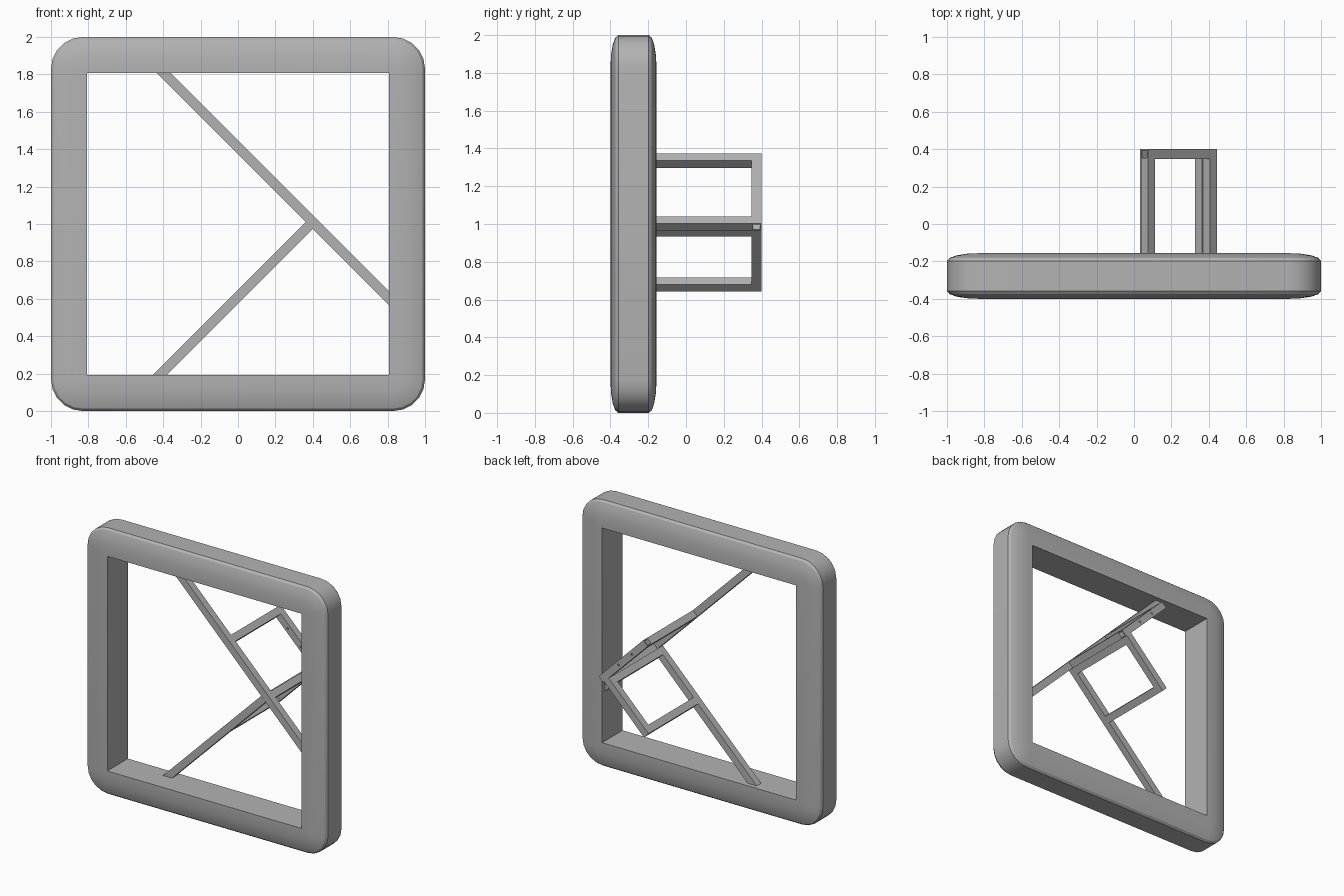
import bpy, bmesh, math
from mathutils import Matrix, Vector

cube = bpy.data.objects.get("Cube")
if cube:
    bpy.data.objects.remove(cube, do_unlink=True)

grey = bpy.data.materials.new("plain grey")
grey.use_nodes = True
colour = (0.45, 0.45, 0.45, 1)
grey.diffuse_color = colour
grey.node_tree.nodes["Principled BSDF"].inputs["Base Color"].default_value = colour

T = 0.053                  # beam thickness
BACK, REAR = -0.19, 0.40   # back of the braces, rear of the brackets


def finish(name, bm):
    bmesh.ops.recalc_face_normals(bm, faces=bm.faces)
    mesh = bpy.data.meshes.new(name)
    bm.to_mesh(mesh)
    bm.free()
    mesh.materials.append(grey)
    obj = bpy.data.objects.new(name, mesh)
    bpy.context.collection.objects.link(obj)
    return obj


def box(name, start, end, y0, y1, tilt, width=T):
    """Beam between two (x, z) points, spanning y0 to y1."""
    a, b = Vector((start[0], 0, start[1])), Vector((end[0], 0, end[1]))
    mid = (a + b) / 2
    mid.y = (y0 + y1) / 2
    bm = bmesh.new()
    bmesh.ops.create_cube(bm, size=1)
    size = Matrix.Diagonal(((b - a).length, y1 - y0, width, 1))
    bm.transform(Matrix.Translation(mid) @ Matrix.Rotation(tilt, 4, 'Y') @ size)
    return finish(name, bm)


# Rounded picture-style frame: a square section swept through rounded rings
def ring(bm, half, radius, y, steps=5):
    verts = []
    for corner in range(4):
        for i in range(steps + 1):
            a = math.radians(90 * (corner + i / steps))
            sx = 1 if corner in (0, 3) else -1
            sz = 1 if corner < 2 else -1
            c = half - radius
            verts.append(bm.verts.new((sx * c + radius * math.cos(a), y,
                                       1 + sz * c + radius * math.sin(a))))
    return verts


bm = bmesh.new()
R, DEPTH, SEG, OPEN, MID = 0.17, 0.042, 4, 0.807, -0.278
section = []
for i in range(SEG + 1):
    a = math.pi / 2 * i / SEG
    section.append((R * (1 - math.cos(a)), 0.08 + DEPTH * math.sin(a)))
section.append((1 - OPEN, 0.08 + DEPTH))
loop = [(d, MID + y) for d, y in section] + [(d, MID - y) for d, y in reversed(section)]
rings = [ring(bm, 1 - d, max(R - d, 0), y) for d, y in loop]
for r0, r1 in zip(rings, rings[1:] + rings[:1]):
    n = len(r0)
    for i in range(n):
        j = (i + 1) % n
        bm.faces.new((r0[i], r0[j], r1[j], r1[i]))
bmesh.ops.remove_doubles(bm, verts=bm.verts, dist=0.0001)
frame = finish("rounded_frame", bm)
bpy.context.view_layer.objects.active = frame
frame.select_set(True)
bpy.ops.object.shade_smooth_by_angle(angle=math.radians(30))
frame.select_set(False)

# Diagonal braces across the opening
DOWN, UP = math.radians(45), math.radians(-45)
box("long_brace", (-0.45, 1.86), (0.85, 0.56), BACK - T, BACK, DOWN)
box("short_brace", (-0.46, 0.15), (0.381, 0.991), BACK - T, BACK, UP)


# U-shaped brackets standing out behind the braces
def bracket(name, p, q, tilt):
    half = T / 2 * math.sqrt(0.5)
    sz = math.copysign(half, q[1] - p[1])
    for label, (x, z) in (("inner", p), ("outer", q)):
        box(f"{name}_{label}_arm", (x - half, z - sz), (x + half, z + sz),
            BACK, REAR - T, tilt)
    return box(f"{name}_crossbar", (p[0] - half, p[1] - sz),
               (q[0] + half, q[1] + sz), REAR - T, REAR, tilt)


upper = bracket("upper_bracket", (0.075, 1.335), (0.4075, 1.0025), DOWN)
bracket("lower_bracket", (0.07, 0.68), (0.3625, 0.9725), UP)

# Hollow core and two pin holes in the upper crossbar
cutters = [box("core_cutter", (0.0, 1.41), (0.5, 0.91), 0.354, 0.392, DOWN, 0.038)]
for x in (0.17, 0.28):
    bm = bmesh.new()
    bmesh.ops.create_cone(bm, cap_ends=True, segments=8, radius1=0.008,
                          radius2=0.008, depth=0.2)
    bm.transform(Matrix.Translation((x, 0.373, 1.41 - x))
                 @ Matrix.Rotation(math.pi / 2, 4, 'X'))
    cutters.append(finish("pin_hole_cutter", bm))
for cutter in cutters:
    cutter.hide_render = True
    cutter.hide_viewport = True
    cutter.display_type = 'WIRE'
    mod = upper.modifiers.new("cut", 'BOOLEAN')
    mod.operation = 'DIFFERENCE'
    mod.solver = 'EXACT'
    mod.object = cutter
